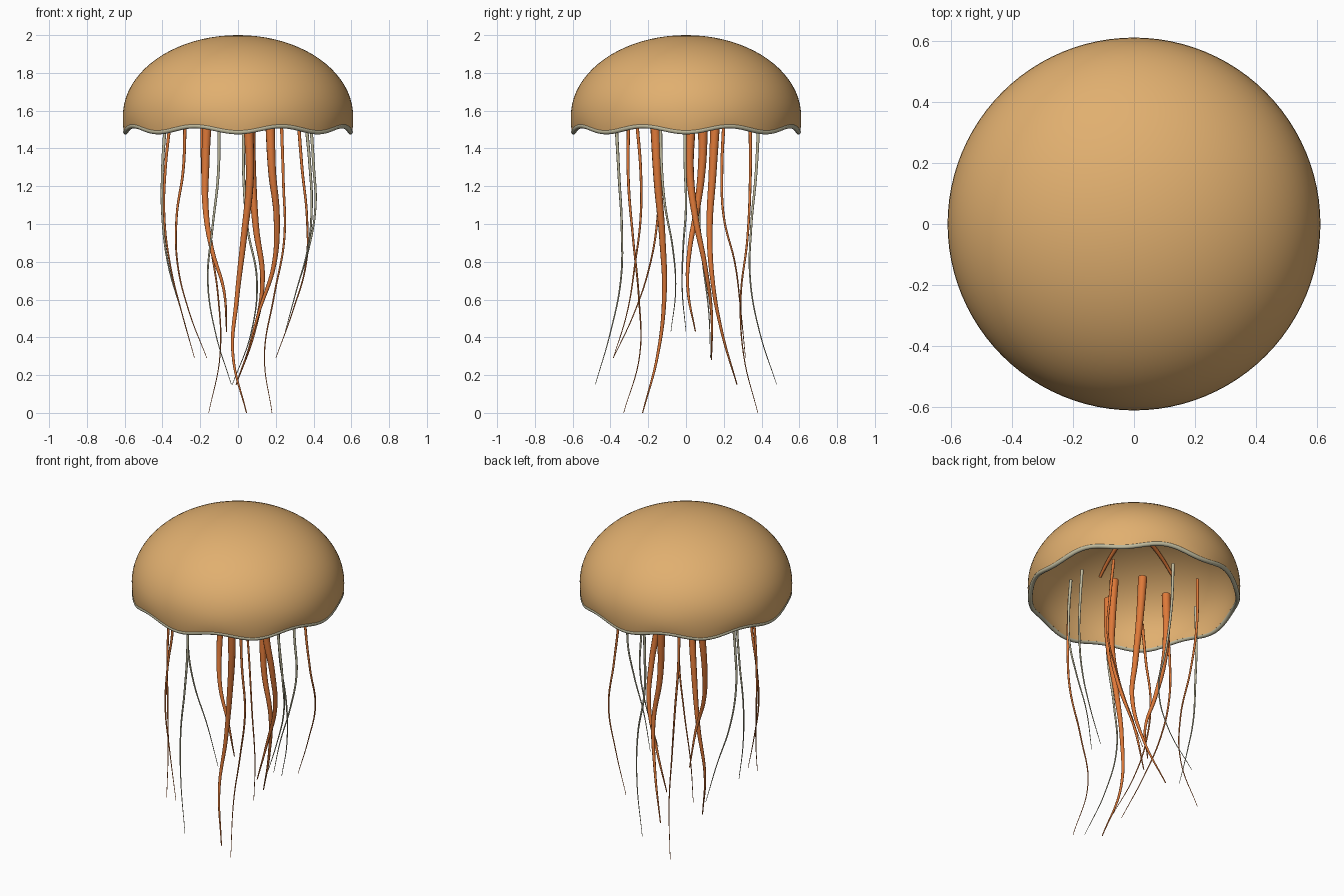
import bpy, bmesh, math

if "Cube" in bpy.data.objects:
    bpy.data.objects.remove(bpy.data.objects["Cube"])


def material(name, rgb):
    m = bpy.data.materials.new(name)
    m.diffuse_color = (*rgb, 1)
    m.use_nodes = True
    m.node_tree.nodes["Principled BSDF"].inputs["Base Color"].default_value = m.diffuse_color
    return m


TAN = material("tan bell", (0.75, 0.43, 0.16))
ORANGE = material("orange arms", (0.73, 0.19, 0.04))
PALE = material("pale grey cream", (0.52, 0.49, 0.34))


def wave(a):
    # eight shallow scallops, lowest at the front, sides and back
    return -0.016 * math.cos(8 * a)


def tube(name, pts, r0, r1, mat, cyclic=False, sides=3):
    """Round tapering strand through the given points."""
    cu = bpy.data.curves.new(name, 'CURVE')
    cu.dimensions = '3D'
    cu.bevel_depth = 1.0
    cu.bevel_resolution = sides
    cu.resolution_u = 8
    cu.use_fill_caps = not cyclic
    s = cu.splines.new('BEZIER')
    s.bezier_points.add(len(pts) - 1)
    s.use_cyclic_u = cyclic
    z0, z1 = pts[0][2], pts[-1][2]
    for i, (bp, p) in enumerate(zip(s.bezier_points, pts)):
        bp.co = p
        bp.handle_left_type = bp.handle_right_type = 'AUTO'
        t = 0 if cyclic else (z0 - p[2]) / (z0 - z1)
        bp.radius = r0 + (r1 - r0) * t
    ob = bpy.data.objects.new(name, cu)
    bpy.context.collection.objects.link(ob)
    cu.materials.append(mat)
    bpy.ops.object.select_all(action='DESELECT')
    ob.select_set(True)
    bpy.context.view_layer.objects.active = ob
    bpy.ops.object.convert(target='MESH')
    bpy.ops.object.shade_smooth_by_angle(angle=math.radians(40))
    return bpy.context.object


# Bell: hollow dome, outer and inner surface, with scalloped lower edge
def dome_profile(r, top, base, n=20):
    pts = [(r * math.sin(k / n * math.pi / 2),
            base + (top - base) * math.cos(k / n * math.pi / 2)) for k in range(1, n + 1)]
    return pts + [(r * 0.998, 1.53), (r * 0.99, 1.503)]


SEG = 96
bm = bmesh.new()
outer = dome_profile(0.61, 2.0, 1.57)
inner = dome_profile(0.588, 1.972, 1.56)
rings = []
for r, z in outer + inner[::-1]:
    f = max(0.0, min(1.0, (1.66 - z) / 0.157)) ** 1.5
    ring = []
    for k in range(SEG):
        a = 2 * math.pi * k / SEG
        ring.append(bm.verts.new((r * math.cos(a), r * math.sin(a), z + wave(a) * f)))
    rings.append(ring)
for lo, hi in zip(rings, rings[1:]):
    for k in range(SEG):
        j = (k + 1) % SEG
        bm.faces.new((lo[k], hi[k], hi[j], lo[j]))
for ring, z in ((rings[0], 2.0), (rings[-1], 1.972)):
    c = bm.verts.new((0, 0, z))
    for k in range(SEG):
        bm.faces.new((c, ring[k], ring[(k + 1) % SEG]))
bmesh.ops.recalc_face_normals(bm, faces=bm.faces)
me = bpy.data.meshes.new("bell")
bm.to_mesh(me)
bm.free()
bell = bpy.data.objects.new("bell", me)
bpy.context.collection.objects.link(bell)
me.materials.append(TAN)
bell.select_set(True)
bpy.context.view_layer.objects.active = bell
bpy.ops.object.shade_smooth_by_angle(angle=math.radians(50))

# Pale bead round the scalloped edge
rim = []
for k in range(64):
    a = 2 * math.pi * k / 64
    rim.append((0.595 * math.cos(a), 0.595 * math.sin(a), 1.503 + wave(a)))
tube("bell_rim", rim, 0.013, 0.013, PALE, cyclic=True)

# Slim canals under the bell roof
for i in range(6):
    a = math.radians(18 + 60 * i)
    pts = []
    for k in range(6):
        r = 0.04 + 0.075 * k
        z = 1.555 + 0.405 * math.sqrt(1 - (r / 0.588) ** 2)
        pts.append((r * math.cos(a), r * math.sin(a), z))
    tube(f"canal_{i + 1}", pts, 0.013, 0.008, ORANGE)


def strand(name, tip_z, xs, ys, r0, r1, mat, top=1.535):
    """Strand with evenly spaced heights from top to tip."""
    n = len(xs) - 1
    pts = [(x, y, top + (tip_z - top) * i / n) for i, (x, y) in enumerate(zip(xs, ys))]
    tube(name, pts, r0, r1, mat)


# Four thick central arms
ARMS = [
    (0.00, (.055, .062, .03, -.005, -.027, .045), (-.164, -.15, -.125, -.115, -.15, -.23)),
    (0.28, (.17, .18, .205, .19, .11, .04), (.026, .02, .05, .10, .135, .135)),
    (0.15, (.065, .075, .095, .13, .085, -.01), (.155, .14, .125, .14, .19, .27)),
    (0.43, (-.165, -.172, -.172, -.14, -.075, -.06), (.09, .085, .06, .02, .01, .05)),
]
for i, (z, xs, ys) in enumerate(ARMS):
    strand(f"oral_arm_{i + 1}", z, xs, ys, 0.026, 0.003, ORANGE)

# Ten thin outer tentacles
TENTACLES = [
    (0.43, (.385, .40, .41, .375, .31, .25), (-.005, -.005, 0, -.015, -.02, 0), PALE),
    (0.29, (.32, .34, .365, .36, .29, .20), (.20, .19, .20, .26, .29, .315), ORANGE),
    (0.15, (.03, .03, .05, .10, .07, -.03), (.385, .37, .345, .34, .39, .48), PALE),
    (0.00, (-.19, -.185, -.15, -.105, -.095, -.155), (.34, .34, .325, .29, .305, .38), ORANGE),
    (0.29, (-.385, -.40, -.40, -.37, -.30, -.23), (.09, .08, .07, .09, .12, .13), PALE),
    (0.29, (-.36, -.385, -.39, -.36, -.30, -.23), (-.14, -.14, -.15, -.19, -.27, -.385), ORANGE),
    (0.29, (-.28, -.29, -.325, -.32, -.26, -.165), (-.26, -.24, -.24, -.27, -.31, -.385), ORANGE),
    (0.15, (-.10, -.105, -.135, -.16, -.12, -.035), (-.37, -.355, -.34, -.345, -.40, -.48), PALE),
    (0.00, (.23, .24, .245, .19, .14, .18), (-.305, -.305, -.28, -.25, -.245, -.33), ORANGE),
    (0.43, (.36, .38, .39, .37, .31, .25), (-.135, -.13, -.11, -.07, -.055, -.08), PALE),
]
for i, (z, xs, ys, mat) in enumerate(TENTACLES):
    strand(f"tentacle_{i + 1}", z, xs, ys, 0.009, 0.0015, mat)
